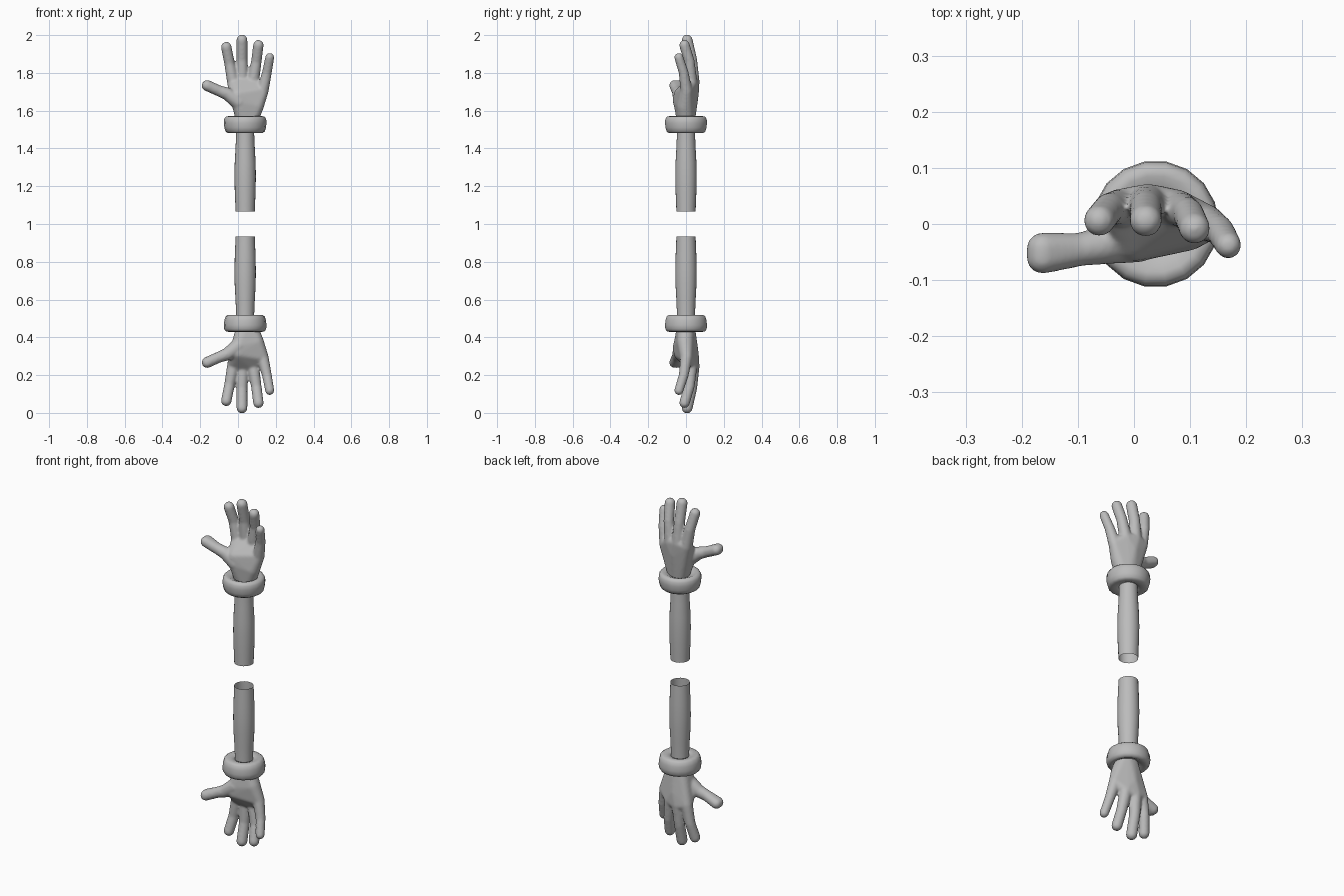
import bpy, bmesh, math
from mathutils import Vector, Matrix

if "Cube" in bpy.data.objects:
    bpy.data.objects.remove(bpy.data.objects["Cube"])

grey = bpy.data.materials.new("plain_grey")
grey.diffuse_color = (0.5, 0.5, 0.5, 1)
grey.use_nodes = True
grey.node_tree.nodes["Principled BSDF"].inputs["Base Color"].default_value = grey.diffuse_color
AXIS_X = 0.038   # centre line of the arms


def finish(bm, name, flip):
    """Turn a bmesh into an object; flip mirrors it to the lower half."""
    if flip:
        for v in bm.verts:
            v.co.z = 2.0 - v.co.z
    bmesh.ops.recalc_face_normals(bm, faces=bm.faces)
    me = bpy.data.meshes.new(name)
    bm.to_mesh(me)
    bm.free()
    me.materials.append(grey)
    for p in me.polygons:
        p.use_smooth = True
    ob = bpy.data.objects.new(name, me)
    bpy.context.collection.objects.link(ob)
    return ob


def lathe(name, profile, segs, flip, closed):
    """Spin (radius, z) points around the arm's centre line."""
    bm = bmesh.new()
    rings = [[bm.verts.new((AXIS_X + r * math.cos(2 * math.pi * i / segs),
                            r * math.sin(2 * math.pi * i / segs), z))
              for i in range(segs)] for r, z in profile]
    pairs = list(zip(rings, rings[1:]))
    if closed:
        pairs.append((rings[-1], rings[0]))
    for a, b in pairs:
        for i in range(segs):
            j = (i + 1) % segs
            bm.faces.new((a[i], a[j], b[j], b[i]))
    return finish(bm, name, flip)


def hull(bm, balls):
    """Add the convex skin around a set of balls (x, y, z, radius)."""
    tmp = bmesh.new()
    for x, y, z, r in balls:
        bmesh.ops.create_icosphere(tmp, subdivisions=3, radius=r,
                                   matrix=Matrix.Translation((x, y, z)))
    for f in list(tmp.faces):
        tmp.faces.remove(f)
    for e in list(tmp.edges):
        tmp.edges.remove(e)
    res = bmesh.ops.convex_hull(tmp, input=tmp.verts)
    loose = [v for v in tmp.verts if not v.link_faces]
    bmesh.ops.delete(tmp, geom=loose, context='VERTS')
    me = bpy.data.meshes.new("tmp")
    tmp.to_mesh(me)
    tmp.free()
    bm.from_mesh(me)
    bpy.data.meshes.remove(me)


def chain(bm, balls):
    for a, b in zip(balls, balls[1:]):
        hull(bm, [a, b])


# Fingers: knuckle, middle joint, tip
FINGERS = [
    [(-0.024, 0.030, 1.745, .033), (-0.045, 0.027, 1.85, .028), (-0.062, 0.006, 1.937, .028)],
    [(0.024, 0.038, 1.755, .034), (0.021, 0.030, 1.87, .029), (0.021, 0.006, 1.974, .029)],
    [(0.078, 0.028, 1.745, .033), (0.097, 0.018, 1.86, .028), (0.108, -0.008, 1.947, .028)],
    [(0.130, 0.002, 1.705, .032), (0.153, -0.012, 1.80, .026), (0.168, -0.038, 1.882, .024)],
]
HEEL = [(0.040, 0.0, 1.53, .045), (0.055, 0.0, 1.53, .045),
        (0.095, -0.006, 1.625, .042), (0.010, -0.022, 1.640, .044),
        (0.000, -0.022, 1.680, .044), (0.040, 0.026, 1.690, .042)]


def hand(name, flip):
    bm = bmesh.new()
    hull(bm, HEEL + [f[0] for f in FINGERS])          # palm
    for f in FINGERS:
        chain(bm, f)
    # thumb: broad from front to back
    chain(bm, [(0.005, -0.026, 1.645, .043), (-0.055, -0.038, 1.688, .034),
               (-0.095, -0.045, 1.703, .030)])
    hull(bm, [(-0.090, -0.045, 1.700, .029),
              (-0.163, -0.044, 1.733, .029), (-0.163, -0.060, 1.733, .029)])
    ob = finish(bm, name, flip)
    rem = ob.modifiers.new("blend", 'REMESH')
    rem.mode = 'VOXEL'
    rem.voxel_size = 0.006
    rem.use_smooth_shade = True
    sm = ob.modifiers.new("soften", 'SMOOTH')
    sm.factor = 0.5
    sm.iterations = 8


ARM = [(.051, 1.067), (.052, 1.10), (.055, 1.17), (.0565, 1.25), (.0555, 1.32),
       (.051, 1.40), (.048, 1.47), (.047, 1.53)]
CUFF = [(.044, 1.492), (.065, 1.484), (.092, 1.481), (.104, 1.490), (.110, 1.510),
        (.113, 1.535), (.111, 1.556), (.102, 1.569), (.086, 1.571), (.066, 1.562),
        (.044, 1.552)]

for flip, side in ((False, "upper"), (True, "lower")):
    lathe(side + "_forearm", ARM, 24, flip, closed=False)   # open sleeve
    lathe(side + "_cuff", CUFF, 18, flip, closed=True)      # rounded cuff
    hand(side + "_hand", flip)
